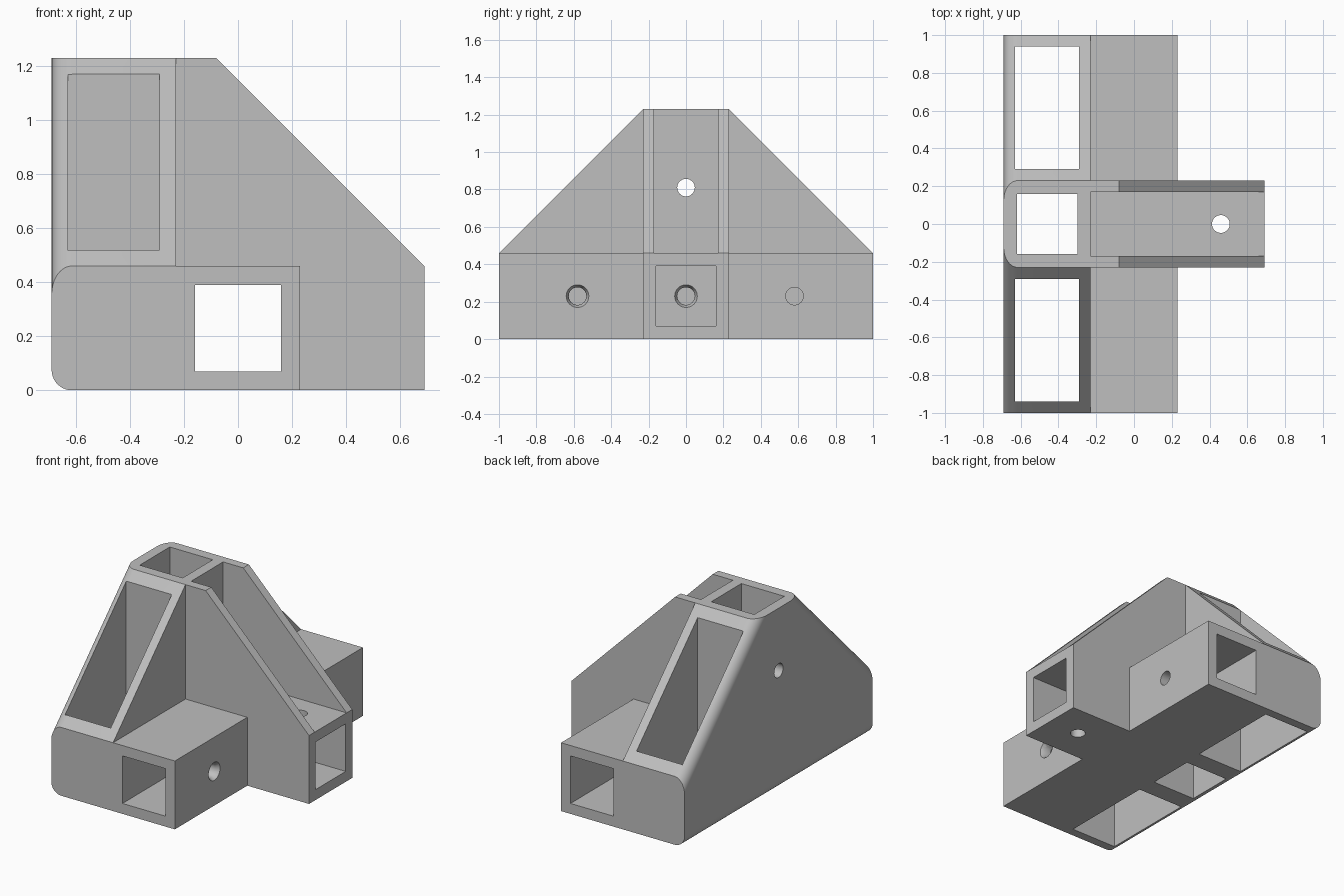
import bpy, bmesh
from math import radians
from mathutils import Matrix, Vector

default = bpy.data.objects.get("Cube")
if default:
    bpy.data.objects.remove(default, do_unlink=True)

gray = bpy.data.materials.new("light_gray")
gray.use_nodes = True
gray.diffuse_color = (0.52, 0.52, 0.52, 1)
gray.node_tree.nodes["Principled BSDF"].inputs["Base Color"].default_value = gray.diffuse_color


def finish(name, bm):
    bmesh.ops.recalc_face_normals(bm, faces=bm.faces[:])
    mesh = bpy.data.meshes.new(name)
    bm.to_mesh(mesh)
    bm.free()
    mesh.materials.append(gray)
    ob = bpy.data.objects.new(name, mesh)
    bpy.context.collection.objects.link(ob)
    return ob


def prism(name, points, axis, lo, hi, round_edges=None):
    """Extrude a (y, z) profile along x, or an (x, z) profile along y."""
    bm = bmesh.new()
    place = (lambda a, b: (lo, a, b)) if axis == "x" else (lambda a, b: (a, lo, b))
    face = bm.faces.new([bm.verts.new(place(a, b)) for a, b in points])
    new = bmesh.ops.extrude_face_region(bm, geom=[face])["geom"]
    step = Vector((hi - lo, 0, 0)) if axis == "x" else Vector((0, hi - lo, 0))
    bmesh.ops.translate(bm, vec=step, verts=[v for v in new if isinstance(v, bmesh.types.BMVert)])
    bmesh.ops.recalc_face_normals(bm, faces=bm.faces[:])
    if round_edges:
        edges = [e for e in bm.edges if round_edges(e.verts[0].co, e.verts[1].co)]
        bmesh.ops.bevel(bm, geom=edges, offset=0.075, offset_type="OFFSET",
                        segments=10, profile=0.5, affect="EDGES")
    return finish(name, bm)


def box(name, x, y, z):
    return prism(name, [(x[0], z[0]), (x[1], z[0]), (x[1], z[1]), (x[0], z[1])], "y", *y)


def drill(name, center, axis, length, r1=0.047, r2=0.047):
    bm = bmesh.new()
    bmesh.ops.create_cone(bm, cap_ends=True, segments=40, radius1=r1, radius2=r2, depth=length)
    turn = Matrix.Rotation(radians(90), 4, "Y") if axis == "x" else Matrix()
    bmesh.ops.transform(bm, matrix=Matrix.Translation(center) @ turn, verts=bm.verts[:])
    return finish(name, bm)


def boolean(target, tool, operation):
    mod = target.modifiers.new(operation.lower(), "BOOLEAN")
    mod.operation = operation
    mod.solver = "EXACT"
    mod.object = tool
    bpy.context.view_layer.objects.active = target
    bpy.ops.object.modifier_apply(modifier=mod.name)
    bpy.data.objects.remove(tool, do_unlink=True)


BACK, FRONT, END = -0.69, 0.23, 0.69     # x of back face, crossbar face, arm end
BAR, TOP, HALF = 0.46, 1.23, 0.23        # bar height, total height, half arm width


def back_outline(a, b):
    # slopes and bottom edge of the back face, not its top or upright ends
    on_back = a.x < BACK + 0.01 and b.x < BACK + 0.01
    return on_back and abs(a.y - b.y) > 0.1 and min(a.z, b.z) < TOP - 0.01


# Solid parts
body = prism("bracket_body", [(-1, 0), (1, 0), (1, BAR), (HALF, TOP), (-HALF, TOP), (-1, BAR)],
             "x", BACK, -HALF, back_outline)
parts = [box("crossbar", (-0.25, FRONT), (-1, 1), (0, BAR)),
         box("forward_arm", (0.1, END), (-HALF, HALF), (0, BAR))]
rib = [(-0.25, 0.4), (-0.25, TOP), (-0.08, TOP), (END, BAR), (END, 0.4)]
for side, lo, hi in (("right", -HALF, -0.17), ("left", 0.17, HALF)):
    parts.append(prism(side + "_gusset", rib, "y", lo, hi))
for part in parts:
    boolean(body, part, "UNION")

# Square sockets and upright pockets
cuts = [box("crossbar_socket", (-0.16, 0.16), (-1.1, 1.1), (0.07, 0.39)),
        box("arm_socket", (FRONT, 0.8), (-0.16, 0.16), (0.07, 0.39)),
        box("center_pocket", (-0.62, -0.3), (-0.16, 0.16), (-0.1, 1.4))]
for lo, hi in ((-0.94, -0.29), (0.29, 0.94)):
    cuts.append(box("side_pocket", (-0.63, -0.29), (lo, hi), (-0.1, 1.4)))

# Screw holes, two of them countersunk
for y in (-0.58, 0, 0.58):
    cuts.append(drill("crossbar_hole", (0.2, y, 0.23), "x", 0.16))
for y in (-0.58, 0):
    cuts.append(drill("countersink", (0.22, y, 0.23), "x", 0.04, 0.044, 0.066))
cuts.append(drill("upper_hole", (-0.46, 0, 0.81), "x", 0.6))
cuts.append(drill("arm_hole", (0.46, 0, 0.23), "z", 0.6))
for cut in cuts:
    boolean(body, cut, "DIFFERENCE")

bpy.ops.object.select_all(action="DESELECT")
body.select_set(True)
bpy.context.view_layer.objects.active = body
bpy.ops.object.shade_smooth_by_angle(angle=radians(30))
